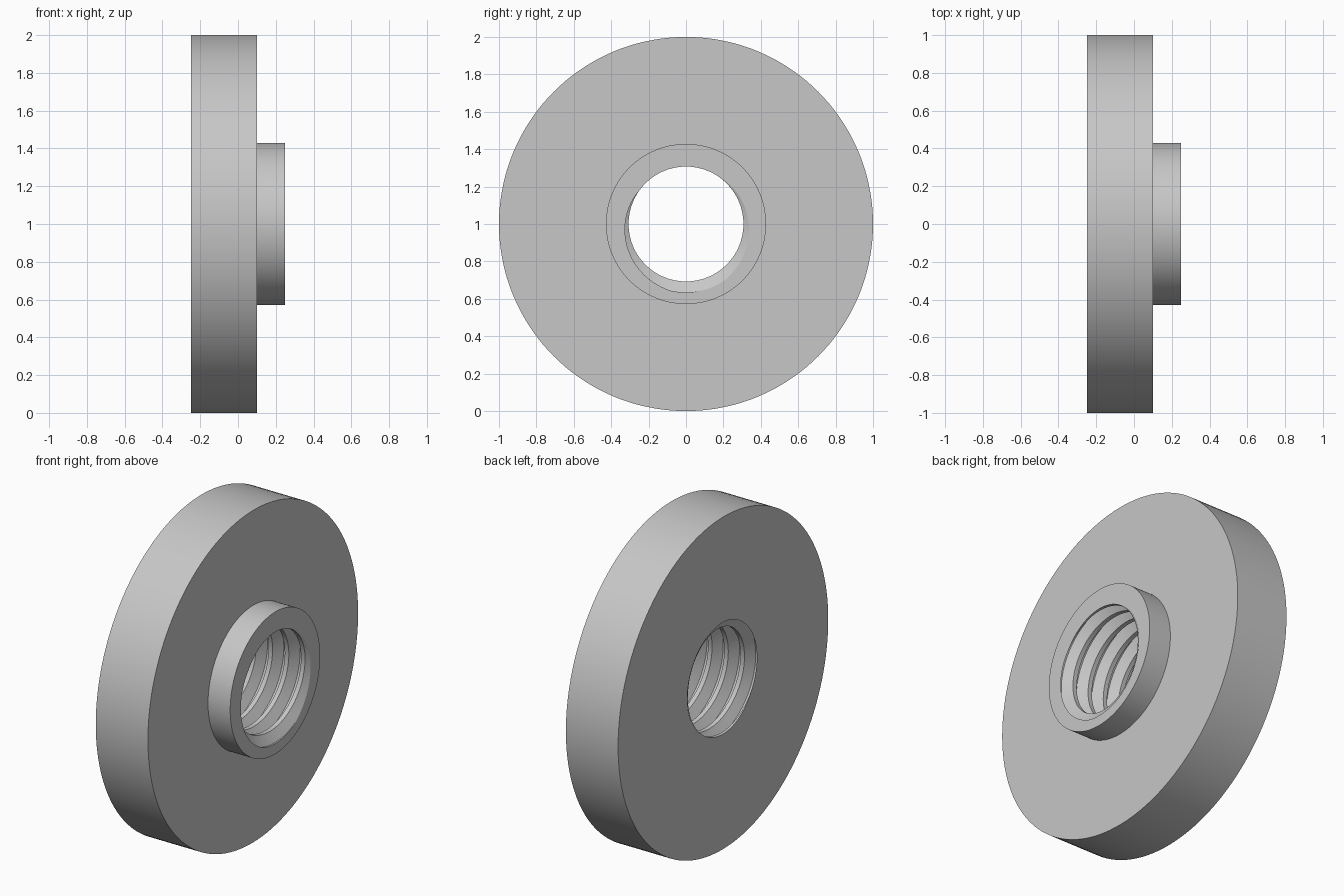
import bpy, bmesh
from math import cos, sin, pi, radians

if "Cube" in bpy.data.objects:
    bpy.data.objects.remove(bpy.data.objects["Cube"])

# Main dimensions
SEGMENTS = 144
HALF = 0.2475          # half of the overall width
STEP = 0.1             # where the disc ends and the hub begins
DISC_R, HUB_R = 1.0, 0.428
MINOR_R, MAJOR_R = 0.307, 0.3655
PITCH = 0.108
PHASE = radians(280)   # angle where the groove centre meets the hub face
FLOOR, OPENING = 1 / 16, 3 / 8   # half widths of the groove, in pitches


def groove_radius(x, angle):
    """Bore radius of a right-handed V thread."""
    u = (x - HALF) / PITCH - (angle - PHASE) / (2 * pi)
    d = abs(u - round(u))
    t = min(max((d - FLOOR) / (OPENING - FLOOR), 0), 1)
    return MAJOR_R + (MINOR_R - MAJOR_R) * t


def section(angle):
    """Closed (x, radius) section: threaded bore, then hub and disc."""
    points = []
    for turn in range(-7, 3):
        for corner in (-OPENING, -FLOOR, FLOOR, OPENING):
            x = HALF + PITCH * (turn + corner + (angle - PHASE) / (2 * pi))
            x = min(max(x, -HALF), HALF)
            points.append((x, groove_radius(x, angle)))
    return points + [(HALF, HUB_R), (STEP, HUB_R), (STEP, DISC_R), (-HALF, DISC_R)]


# Sweep the section round the x axis; the thread shifts one turn at the seam
bm = bmesh.new()
columns = []
for i in range(SEGMENTS + 1):
    a = 2 * pi * i / SEGMENTS
    columns.append([bm.verts.new((x, r * cos(a), 1 + r * sin(a))) for x, r in section(a)])
for left, right in zip(columns, columns[1:]):
    for k in range(len(left)):
        n = (k + 1) % len(left)
        bm.faces.new((left[k], left[n], right[n], right[k]))
bmesh.ops.remove_doubles(bm, verts=bm.verts, dist=0.00002)
bmesh.ops.recalc_face_normals(bm, faces=bm.faces)

mesh = bpy.data.meshes.new("threaded_flange_nut")
bm.to_mesh(mesh)
bm.free()
nut = bpy.data.objects.new("threaded_flange_nut", mesh)
bpy.context.collection.objects.link(nut)

# Plain grey
grey = bpy.data.materials.new("plain_grey")
grey.use_nodes = True
colour = (0.57, 0.57, 0.57, 1)
grey.diffuse_color = colour
grey.node_tree.nodes["Principled BSDF"].inputs["Base Color"].default_value = colour
mesh.materials.append(grey)

# Smooth walls with crisp edges
bpy.ops.object.select_all(action="DESELECT")
nut.select_set(True)
bpy.context.view_layer.objects.active = nut
bpy.ops.object.shade_smooth_by_angle(angle=radians(20))
